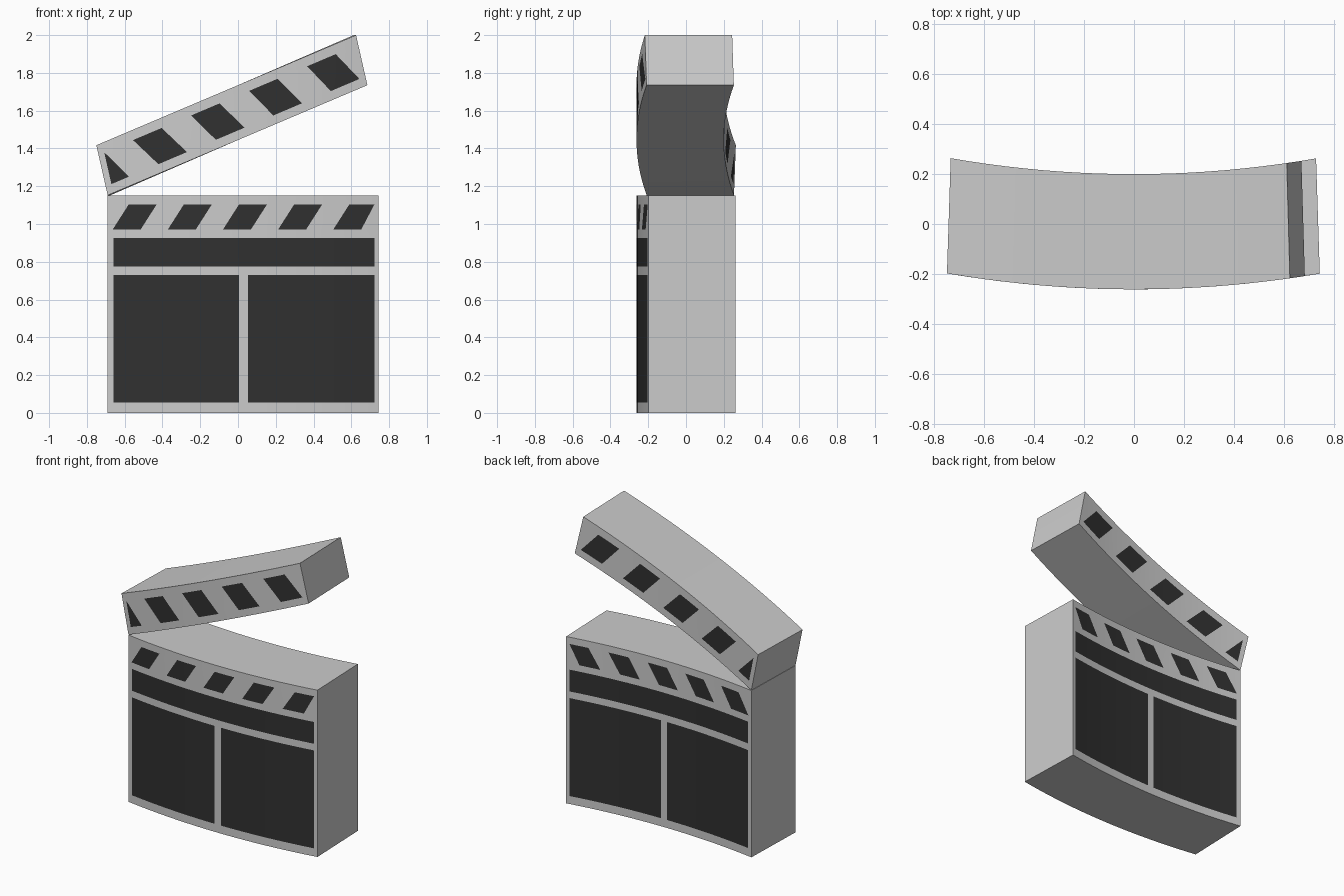
import bpy, bmesh
from mathutils import Vector

if "Cube" in bpy.data.objects:
    bpy.data.objects.remove(bpy.data.objects["Cube"])


def material(name, value):
    m = bpy.data.materials.new(name)
    m.diffuse_color = (value, value, value, 1)
    m.use_nodes = True
    m.node_tree.nodes["Principled BSDF"].inputs["Base Color"].default_value = m.diffuse_color
    return m


GREY = material("grey", 0.8)
DARK = material("dark", 0.03)


def cut(bm, faces, co, no):
    edges = {e for f in faces for e in f.edges}
    verts = {v for f in faces for v in f.verts}
    bmesh.ops.bisect_plane(bm, geom=list(verts) + list(edges) + list(faces),
                           dist=1e-5, plane_co=co, plane_no=no)


def patterned_slab(name, corner, along, up, bands, segments=20):
    """Unit sheet split into dark/grey areas, skewed to shape, thickened and bowed.
    Band: (low, high, [(left, right at low, left, right at high), ...])"""
    bm = bmesh.new()
    bm.faces.new([bm.verts.new(p) for p in ((0, 0, 0), (1, 0, 0), (1, 0, 1), (0, 0, 1))])
    for low, high, patches in bands:
        for z in (low, high):
            cut(bm, bm.faces[:], (0, 0, z), (0, 0, 1))

    def in_band(low, high):
        return [f for f in bm.faces if low < f.calc_center_median().z < high]

    for low, high, patches in bands:
        for l0, r0, l1, r1 in patches:
            for a, b in ((l0, l1), (r0, r1)):
                cut(bm, in_band(low, high), (a, 0, low), (high - low, 0, a - b))
        for f in in_band(low, high):
            c = f.calc_center_median()
            t = (c.z - low) / (high - low)
            f.material_index = int(any(l0 + (l1 - l0) * t < c.x < r0 + (r1 - r0) * t
                                       for l0, r0, l1, r1 in patches))

    # Skew to final outline, then add vertical cuts for the bow
    for v in bm.verts:
        x, z = v.co.x, v.co.z
        v.co = (corner[0] + x * along[0] + z * up[0], 0, corner[1] + x * along[1] + z * up[1])
    for i in range(1, segments):
        cut(bm, bm.faces[:], (-0.75 + 1.5 * i / segments, 0, 0), (1, 0, 0))

    # Thicken, keeping the pattern on both sides
    front = set(bm.faces)
    ext = bmesh.ops.extrude_face_region(bm, geom=bm.faces[:], use_keep_orig=True)
    for g in ext["geom"]:
        if isinstance(g, bmesh.types.BMVert):
            g.co.y = 1
    for f in bm.faces:
        ys = [v.co.y for v in f.verts]
        if max(ys) - min(ys) > 0.5:
            f.material_index = 0
    # Bow the slab and narrow it slightly toward the back
    for v in bm.verts:
        x, t = v.co.x, v.co.y
        v.co = Vector((x * (1 - 0.02 * t), -0.262 + 0.063 * (x / 0.745) ** 2 + 0.462 * t, v.co.z))
    bmesh.ops.recalc_face_normals(bm, faces=bm.faces[:])

    me = bpy.data.meshes.new(name)
    bm.to_mesh(me)
    bm.free()
    me.materials.append(GREY)
    me.materials.append(DARK)
    ob = bpy.data.objects.new(name, me)
    bpy.context.collection.objects.link(ob)
    bpy.ops.object.select_all(action='DESELECT')
    ob.select_set(True)
    bpy.context.view_layer.objects.active = ob
    bpy.ops.object.shade_smooth_by_angle()


# Board: two writing panels, a title bar and a row of slanted stripes
X0, W, H = -0.69, 1.435, 1.15


def u(x):
    return (min(x, 0.722) - X0) / W


stripes = [(u(-0.664 + s), u(-0.516 + s), u(-0.579 + s), u(-0.431 + s))
           for s in (0.292 * i for i in range(5))]
L, M0, M1, R = u(-0.66), u(0.005), u(0.053), u(0.722)
patterned_slab("board", (X0, 0), (W, 0), (0, H), [
    (0.055 / H, 0.73 / H, [(L, M0, L, M0), (M1, R, M1, R)]),
    (0.776 / H, 0.926 / H, [(L, R, L, R)]),
    (0.97 / H, 1.103 / H, stripes)])

# Raised clap stick: stripes lean the other way, the first clipped to a triangle
arm = [(0.022, 0.09, 0.022, 0.0222)]
arm += [(0.203 + 0.2213 * k, 0.313 + 0.2213 * k, 0.133 + 0.2235 * k, 0.243 + 0.2235 * k)
        for k in range(4)]
patterned_slab("clap_stick", (-0.69, 1.152), (1.375, 0.583), (-0.06, 0.265),
               [(0.175, 0.81, arm)])
